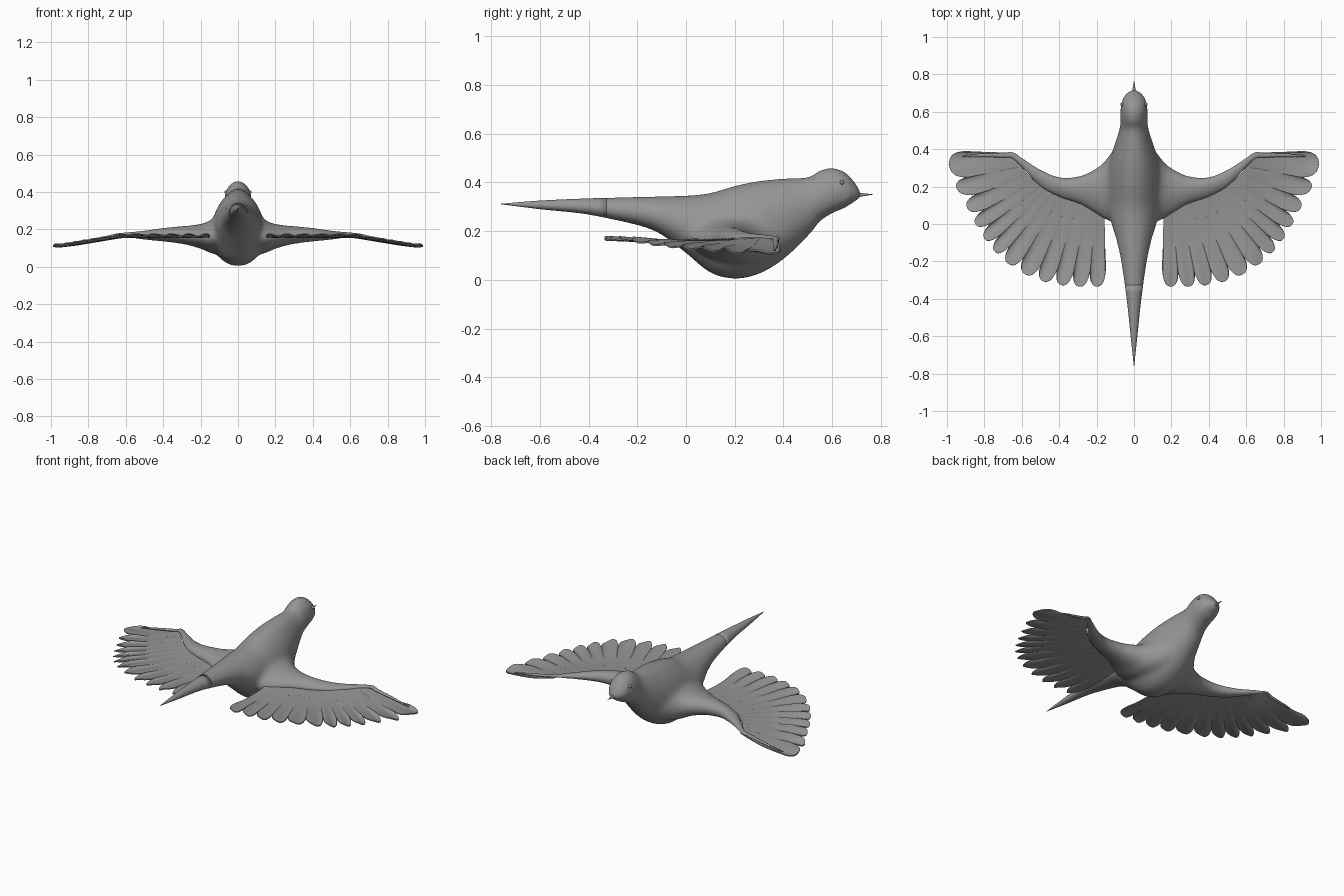
import bpy
import bmesh
from math import sin, cos, pi
from mathutils import Vector

cube = bpy.data.objects.get("Cube")
if cube:
    bpy.data.objects.remove(cube, do_unlink=True)

grey = bpy.data.materials.new("plumage_grey")
grey.use_nodes = True
colour = (0.3, 0.3, 0.3, 1)
grey.diffuse_color = colour
grey.node_tree.nodes["Principled BSDF"].inputs["Base Color"].default_value = colour


def spline(rows, steps):
    """Catmull-Rom interpolation through rows of values."""
    rows = [Vector(r) for r in rows]
    result = []
    for i in range(len(rows) - 1):
        a, b, c, d = (rows[min(max(i + k, 0), len(rows) - 1)] for k in (-1, 0, 1, 2))
        for s in range(steps):
            t = s / steps
            m, n = (c - a) / 2, (d - b) / 2
            result.append(b + m * t + (3 * (c - b) - 2 * m - n) * t ** 2
                          + (2 * (b - c) + m + n) * t ** 3)
    return result + [rows[-1]]


def loft(bm, rings):
    """Skin closed rings of points and cap both ends."""
    loops = [[bm.verts.new(p) for p in ring] for ring in rings]
    count = len(loops[0])
    for a, b in zip(loops, loops[1:]):
        for k in range(count):
            j = (k + 1) % count
            bm.faces.new((a[k], a[j], b[j], b[k]))
    bm.faces.new(loops[0])
    bm.faces.new(loops[-1])


def make_object(name, bm):
    bmesh.ops.recalc_face_normals(bm, faces=bm.faces)
    for face in bm.faces:
        face.smooth = True
    mesh = bpy.data.meshes.new(name)
    bm.to_mesh(mesh)
    bm.free()
    mesh.materials.append(grey)
    obj = bpy.data.objects.new(name, mesh)
    bpy.context.collection.objects.link(obj)
    return obj


TURN = [2 * pi * k / 32 for k in range(32)]


def body_ring(row):
    y, top, bottom, half = row
    mid, tall = (top + bottom) / 2, (top - bottom) / 2
    return [(half * cos(t) * (1 - 0.1 * sin(t)), y, mid + tall * sin(t)) for t in TURN]


def arm_ring(row, side):
    x, front, back, top, bottom = row
    mid, tall = (top + bottom) / 2, (top - bottom) / 2
    return [(side * x, (front + back) / 2 + (front - back) / 2 * cos(t),
             mid + tall * sin(t) * (0.85 + 0.15 * cos(t))) for t in TURN]


# Torso and tail stations: y, top, bottom, half width
tail_rows = [(-0.76, .312, .31, .001), (-0.6, .325, .29, .018), (-0.4, .334, .268, .039)]
torso_rows = [tail_rows[-1], (-0.2, .34, .225, .068), (-0.1, .342, .185, .09),
              (0, .345, .11, .12), (.1, .356, .03, .138), (.2, .385, .005, .145),
              (.3, .405, .025, .138), (.4, .415, .085, .112), (.5, .421, .18, .08),
              (.55, .448, .24, .073), (.6, .458, .273, .074), (.65, .442, .295, .068),
              (.69, .402, .32, .046), (.71, .37, .335, .022), (.716, .355, .345, .005)]
# Wing arm stations: x, leading y, trailing y, top, bottom
arm_rows = [(.05, .46, 0, .34, .06), (.1, .41, .01, .31, .05), (.15, .345, .02, .262, .06),
            (.2, .30, .05, .24, .086), (.3, .254, .11, .225, .115), (.4, .25, .145, .213, .13),
            (.5, .29, .2, .197, .142), (.6, .355, .3, .186, .158), (.65, .388, .345, .18, .162),
            (.7, .383, .35, .169, .15), (.8, .381, .355, .149, .132), (.92, .37, .355, .125, .112)]

# Body: torso and arms fused, then blended at the shoulders
bm = bmesh.new()
loft(bm, [body_ring(r) for r in spline(torso_rows, 5)])
for side in (-1, 1):
    loft(bm, [arm_ring(r, side) for r in spline(arm_rows, 5)])
body = make_object("body", bm)
remesh = body.modifiers.new("fuse", "REMESH")
remesh.mode = "VOXEL"
remesh.voxel_size = 0.007
bpy.context.view_layer.update()
fused = bpy.data.meshes.new_from_object(
    body.evaluated_get(bpy.context.evaluated_depsgraph_get()))
body.modifiers.clear()
bm = bmesh.new()
bm.from_mesh(fused)


def relax(verts, times):
    for _ in range(times):
        bmesh.ops.smooth_vert(bm, verts=verts, factor=0.5,
                              use_axis_x=True, use_axis_y=True, use_axis_z=True)


shoulders = [v for v in bm.verts if 0.06 < abs(v.co.x) < 0.3 and v.co.y > -0.1]
relax(shoulders, 30)
relax(bm.verts[:], 4)
for face in bm.faces:
    face.smooth = True
bm.to_mesh(body.data)
bm.free()
bpy.data.meshes.remove(fused)

# Pointed tail, overlapping the torso
bm = bmesh.new()
loft(bm, [body_ring(r) for r in spline(tail_rows + torso_rows[1:2], 6)[:-4]])
make_object("tail", bm)

# Feather fan: the outer end of each boundary between feathers
FAN = [(1.0, .39), (.975, .235), (.915, .135), (.87, .04), (.825, -.04), (.775, -.115),
       (.715, -.18), (.63, -.245), (.53, -.295), (.433, -.32), (.338, -.334),
       (.243, -.336), (.15, -.332)]


def fan_root(i):
    d = (6 - i) / 6
    return Vector((0.64 - 0.04 * i, 0.2 + 0.02 * d ** 2 + 0.16 * d ** 3))


def sheet_height(x):
    return 0.17 - 0.055 * min(1, max(0, (x - 0.62) / 0.33))


def make_feathers(name, side):
    bm = bmesh.new()
    columns, rows = 14, 10
    grid = []
    for i in range(len(FAN) - 1):
        last = i == len(FAN) - 2
        for c in range(columns + last):
            u = sin(pi / 2 * (2 * c / columns - 1))
            f = (u + 1) / 2
            root = fan_root(i + f)
            tip = Vector(FAN[i]).lerp(Vector(FAN[i + 1]), f)
            along = tip - root
            notch = 0.095 * (1 - max(0, 1 - abs(u) ** 2.4) ** 0.5)
            reach = along * (1 - notch / along.length)
            line = []
            for r in range(rows + 1):
                v = r / rows
                p = root + reach * v
                z = sheet_height(p.x) + 0.007 * sin(pi * u) * v ** 3 - 0.012 * sin(pi * v)
                line.append(bm.verts.new((side * p.x, p.y, z)))
            grid.append(line)
    for a, b in zip(grid, grid[1:]):
        for r in range(rows):
            bm.faces.new((a[r], a[r + 1], b[r + 1], b[r]))
    obj = make_object(name, bm)
    solid = obj.modifiers.new("thickness", "SOLIDIFY")
    solid.thickness = 0.006
    solid.offset = 0
    bpy.ops.object.select_all(action="DESELECT")
    obj.select_set(True)
    bpy.context.view_layer.objects.active = obj
    bpy.ops.object.modifier_apply(modifier=solid.name)
    bpy.ops.object.shade_smooth_by_angle()


# Wings and eyes on both sides
for label, side in (("left", -1), ("right", 1)):
    # the head points to +y, so names follow the model's front at -y
    label = "left" if side > 0 else "right"
    make_feathers(label + "_wing_feathers", side)
    bm = bmesh.new()
    bmesh.ops.create_uvsphere(bm, u_segments=16, v_segments=10, radius=0.009)
    bmesh.ops.translate(bm, verts=bm.verts, vec=(side * 0.064, 0.64, 0.4))
    make_object(label + "_eye", bm)

# Beak
bm = bmesh.new()
beak_rows = [(.69, .362, .334, .014), (.715, .357, .341, .009), (.765, .351, .349, .001)]
loft(bm, [body_ring(r) for r in spline(beak_rows, 5)])
make_object("beak", bm)
